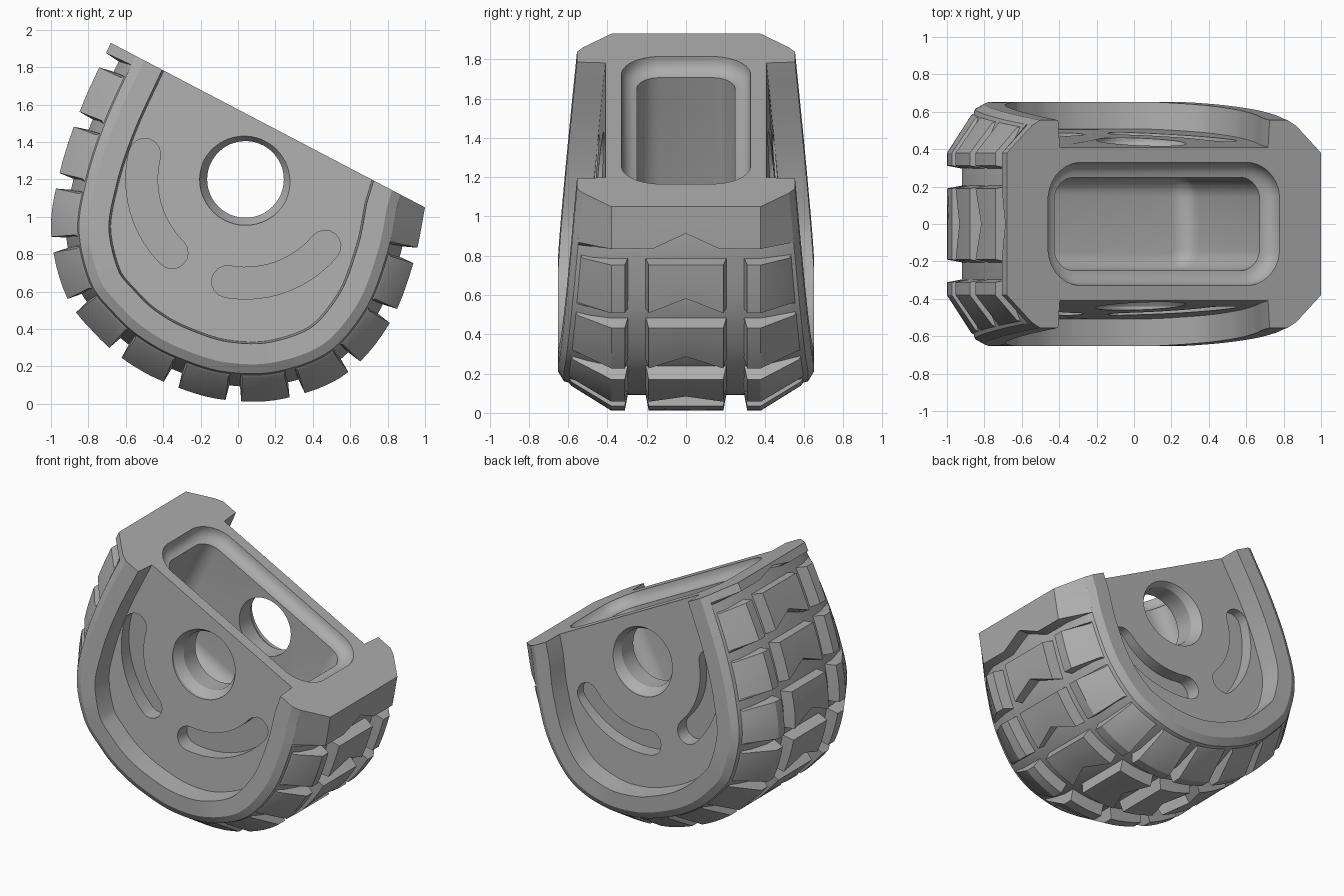
import bpy, bmesh, math
from mathutils import Vector

if "Cube" in bpy.data.objects:
    bpy.data.objects.remove(bpy.data.objects["Cube"], do_unlink=True)

rubber = bpy.data.materials.new("mid_grey")
rubber.use_nodes = True
rubber.diffuse_color = (0.42, 0.42, 0.42, 1)
rubber.node_tree.nodes["Principled BSDF"].inputs["Base Color"].default_value = rubber.diffuse_color

# Frame of the sloping top cut: U runs along it, DOWN points into the body
MID = Vector((0.16, 1.49))
U = Vector((1.68, -0.88)).normalized()
DOWN = Vector((U.y, -U.x))

# Outer tread outline in x, z, from the high end round the bottom to the low end
CTRL = [Vector(p) for p in (
    (-.68, 1.93), (-.84, 1.58), (-.95, 1.25), (-1, .92), (-.92, .58), (-.76, .37),
    (-.6, .23), (-.39, .115), (-.1, .025), (.23, .025), (.57, .155), (.81, .43),
    (.94, .76), (1, 1.05))]


def smooth_path(pts, steps=8):
    ext = [2 * pts[0] - pts[1]] + pts + [2 * pts[-1] - pts[-2]]
    out = []
    for a, b, c, d in zip(ext, ext[1:], ext[2:], ext[3:]):
        for k in range(steps):
            t = k / steps
            out.append(b + (c - a) * t / 2 + (2 * a - 5 * b + 4 * c - d) * t * t / 2
                       + (3 * b - a - 3 * c + d) * t ** 3 / 2)
    return out + [pts[-1]]


PATH = smooth_path(CTRL)
LAST = len(PATH) - 1
NORMAL = []
for i in range(LAST + 1):
    t = (PATH[min(i + 1, LAST)] - PATH[max(i - 1, 0)]).normalized()
    NORMAL.append(Vector((-t.y, t.x)))
NORMAL[0], NORMAL[-1] = U, -U
DIST = [0]
for a, b in zip(PATH, PATH[1:]):
    DIST.append(DIST[-1] + (b - a).length)
LENGTH = DIST[-1]


def on_path(s, inset):
    s = min(max(s, 0), LENGTH)
    i = next(k for k in range(LAST) if s <= DIST[k + 1])
    f = (s - DIST[i]) / (DIST[i + 1] - DIST[i])
    return PATH[i].lerp(PATH[i + 1], f) + NORMAL[i].lerp(NORMAL[i + 1], f) * inset


def half_width(p):
    return 0.555 + 0.092 * min(max((p - MID).dot(DOWN), 0), 1.05)


SHOULDER, RIM = 0.38, 0.15


def tread_point(s, v, inset):
    """|v| up to 1 is the flat tread, 1 to 2 is the sloping shoulder."""
    q = max(abs(v) - 1, 0)
    p = on_path(s, inset + (RIM - inset) * q)
    y = SHOULDER * min(abs(v), 1) + q * (half_width(p) - 0.03 - SHOULDER)
    return Vector((p.x, math.copysign(y, v), p.y))


def side_point(s, inset, sink, side):
    p = on_path(s, inset)
    return Vector((p.x, side * (half_width(p) - sink), p.y))


def finish(name, bm):
    bmesh.ops.recalc_face_normals(bm, faces=bm.faces)
    me = bpy.data.meshes.new(name)
    bm.to_mesh(me)
    bm.free()
    me.materials.append(rubber)
    ob = bpy.data.objects.new(name, me)
    bpy.context.scene.collection.objects.link(ob)
    return ob


def loft(name, rings):
    """Closed rings bridged in order, both ends capped."""
    bm = bmesh.new()
    rows = [[bm.verts.new(p) for p in r] for r in rings]
    n = len(rows[0])
    for a, b in zip(rows, rows[1:]):
        for i in range(n):
            j = (i + 1) % n
            bm.faces.new((a[i], a[j], b[j], b[i]))
    bm.faces.new(rows[0])
    bm.faces.new(rows[-1])
    return finish(name, bm)


# Body: one section swept along the outline, with recessed side panels
bm = bmesh.new()
rows = []
for k in range(LAST + 1):
    s = DIST[k]
    flank = [(0.32, 0.145), (0.31, 0), (0.2, 0)]
    sec = [side_point(s, i, d, -1) for i, d in flank]
    sec += [tread_point(s, v, 0.08) for v in (-2, -1, 1, 2)]
    sec += [side_point(s, i, d, 1) for i, d in reversed(flank)]
    rows.append([bm.verts.new(p) for p in sec])
for a, b in zip(rows, rows[1:]):
    for j in range(len(a) - 1):
        bm.faces.new((a[j], a[j + 1], b[j + 1], b[j]))
bm.faces.new([r[0] for r in rows])
bm.faces.new([r[-1] for r in rows])
bm.faces.new(rows[0] + rows[-1][::-1])
body = finish("body", bm)


# Cutter for the central cavity, flared at its mouth and rounded at its floor
def rounded_ring(depth, grow):
    r = 0.12 + grow
    ring = []
    for k in range(32):
        a = math.tau * (k + 0.5) / 32
        c, n = math.cos(a), math.sin(a)
        u = math.copysign(0.5, c) + r * c
        y = math.copysign(0.13, n) + r * n
        p = MID + U * u + DOWN * depth
        ring.append((p.x, y, p.y))
    return ring


cavity = [rounded_ring(-0.1, 0.08), rounded_ring(-0.005, 0.08)]
for k in range(1, 6):
    a = math.pi / 2 * k / 5
    cavity.append(rounded_ring(0.08 * math.sin(a), 0.08 * math.cos(a)))
for k in range(6):
    a = math.pi / 2 * k / 5
    cavity.append(rounded_ring(0.78 + 0.1 * math.sin(a), 0.1 * (math.cos(a) - 1)))
cutters = [loft("cavity_cutter", cavity)]

# Cutter for the cross bore with chamfered mouths
HUB = Vector((0.04, 1.2))


def around(r, a):
    return HUB.x + r * math.cos(a), HUB.y + r * math.sin(a)


def circle(y, r):
    pts = [around(r, math.tau * k / 48) for k in range(48)]
    return [(x, y, z) for x, z in pts]


mouth = [(0.8, 0.245), (0.44, 0.245), (0.38, 0.205)]
cutters.append(loft("bore_cutter", [circle(-y, r) for y, r in mouth]
                    + [circle(y, r) for y, r in reversed(mouth)]))


# Cutters for the curved blind slots around the bore
def slot_outline(start, end, radius=0.555, half=0.085):
    a, b = math.radians(start), math.radians(end)
    pts = [around(radius + half, a + (b - a) * k / 14) for k in range(15)]
    for ang, turn in ((b, 0), (a, math.pi)):
        cx, cz = around(radius, ang)
        if turn:
            pts += [around(radius - half, b + (a - b) * k / 14) for k in range(15)]
        for k in range(1, 8):
            t = ang + turn + math.pi * k / 8
            pts.append((cx + half * math.cos(t), cz + half * math.sin(t)))
    return pts


for side in (-1, 1):
    for start, end in ((166, 225), (260, 320)):
        line = slot_outline(start, end)
        cutters.append(loft("slot_cutter", [[(x, side * y, z) for x, z in line]
                                            for y in (0.38, 0.8)]))

for cutter in cutters:
    cutter.hide_render = True
    mod = body.modifiers.new("cut", "BOOLEAN")
    mod.operation, mod.solver, mod.object = "DIFFERENCE", "EXACT", cutter
    with bpy.context.temp_override(object=body, active_object=body):
        bpy.ops.object.modifier_apply(modifier=mod.name)
for cutter in cutters:
    bpy.data.objects.remove(cutter, do_unlink=True)


# Tread lugs: columns of (v, start, end) with tapered walls
def lug(name, cols, steps=4):
    bm = bmesh.new()
    top, low = [], []
    for k, (v, s0, s1) in enumerate(cols):
        edge = (k == len(cols) - 1) - (k == 0)
        top.append([bm.verts.new(tread_point(s0 + (s1 - s0) * j / steps, v, 0))
                    for j in range(steps + 1)])
        s0, s1 = s0 - 0.015, s1 + 0.015
        wide = max(-2, min(2, v + edge * 0.05))
        low.append([bm.verts.new(tread_point(s0 + (s1 - s0) * j / steps, wide, 0.1))
                    for j in range(steps + 1)])
    for grid in (top, low):
        for a, b in zip(grid, grid[1:]):
            for j in range(steps):
                bm.faces.new((a[j], a[j + 1], b[j + 1], b[j]))
    rim = [[g[0] + [c[-1] for c in g[1:]] + g[-1][-2::-1] + [c[0] for c in g[-2:0:-1]]
            for g in (top, low)]][0]
    n = len(rim[0])
    for i in range(n):
        j = (i + 1) % n
        bm.faces.new((rim[0][i], rim[0][j], rim[1][j], rim[1][i]))
    return finish(name, bm)


parts = [body]
PITCH, GAP, FIRST, NOTCH = 0.345, 0.085, 0.06, 0.08
for i in range(11):
    s0 = FIRST + GAP + i * PITCH
    s1 = s0 + PITCH - GAP
    # Notches point towards the bottom of the tread from both ends
    mid = (s0, s1 - NOTCH) if i < 6 else (s0 + NOTCH, s1)
    parts.append(lug(f"centre_lug_{i}", [(-0.5, s0, s1), (0, *mid), (0.5, s0, s1)]))
    for side, word in ((-1, "right"), (1, "left")):
        parts.append(lug(f"{word}_lug_{i}", [(side * v, s0, s1) for v in (1.85, 1, 0.82)][::-side]))

# Full-width lugs at both ends of the tread
SPAN = (-2, -1, -0.45, 0, 0.45, 1, 2)
last = FIRST + GAP + 11 * PITCH
parts.append(lug("high_end_lug", [(v, 0, FIRST - (0.04 if v == 0 else 0)) for v in SPAN]))
parts.append(lug("low_end_lug", [(v, last + (NOTCH if v == 0 else 0), LENGTH) for v in SPAN]))

bpy.ops.object.select_all(action="DESELECT")
for ob in parts:
    ob.select_set(True)
bpy.context.view_layer.objects.active = body
bpy.ops.object.shade_smooth_by_angle(angle=math.radians(28))
